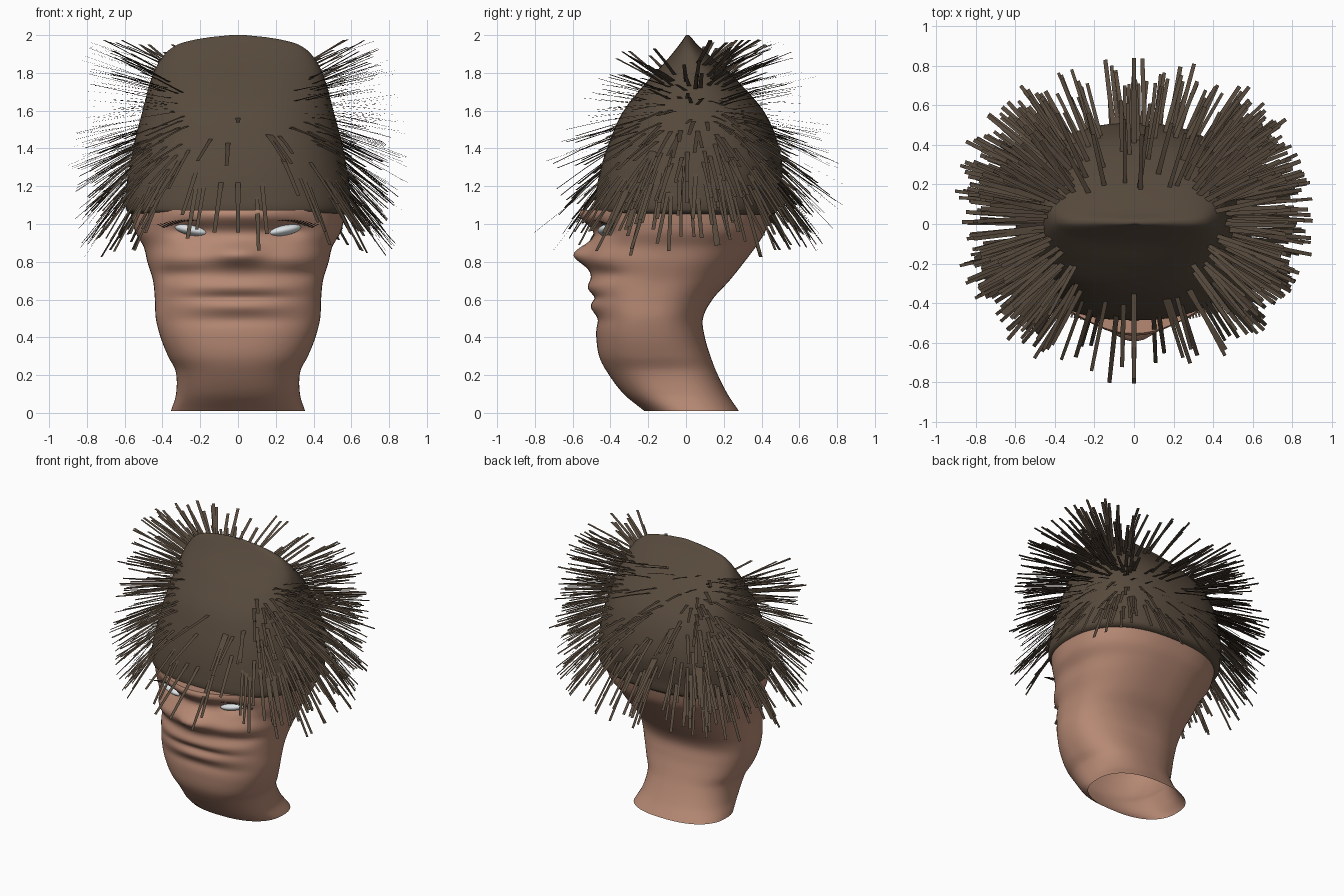
import bpy, bmesh, math, random
from mathutils import Vector

if "Cube" in bpy.data.objects:
    bpy.data.objects.remove(bpy.data.objects["Cube"])
random.seed(7)


def material(name, color):
    m = bpy.data.materials.new(name)
    m.use_nodes = True
    m.diffuse_color = (*color, 1)
    bsdf = m.node_tree.nodes["Principled BSDF"]
    bsdf.inputs["Base Color"].default_value = (*color, 1)
    bsdf.inputs["Roughness"].default_value = 0.8
    return m


SKIN = material("warm skin", (0.47, 0.25, 0.175))
BROWN = material("dark brown wool", (0.095, 0.068, 0.046))
WHITE = material("eye white", (0.72, 0.76, 0.78))


def finish(name, bm, mat, smooth=True):
    if smooth:
        bmesh.ops.recalc_face_normals(bm, faces=bm.faces)
    mesh = bpy.data.meshes.new(name)
    bm.to_mesh(mesh)
    bm.free()
    mesh.materials.append(mat)
    obj = bpy.data.objects.new(name, mesh)
    bpy.context.collection.objects.link(obj)
    if smooth:
        bpy.ops.object.select_all(action="DESELECT")
        obj.select_set(True)
        bpy.context.view_layer.objects.active = obj
        bpy.ops.object.shade_smooth_by_angle(angle=math.radians(50))


def section(table, z):
    """Front, back and half width at height z, smoothly interpolated."""
    n = len(table) - 1
    i = max(k for k in range(n) if table[k][0] <= z or k == 0)

    def slope(k, c):
        a, b = table[max(k - 1, 0)], table[min(k + 1, n)]
        return (b[c] - a[c]) / (b[0] - a[0])

    p, q = table[i], table[i + 1]
    h = q[0] - p[0]
    t = (z - p[0]) / h
    u = 1 - t
    return [p[c] * (1 + 2 * t) * u * u + q[c] * (3 - 2 * t) * t * t
            + h * t * u * (slope(i, c) * u - slope(i + 1, c) * t) for c in (1, 2, 3)]


def surface(table, z, a, power=2.4):
    """Point on the rounded-box section at angle a."""
    front, back, half = section(table, z)
    c, s = math.cos(a), math.sin(a)
    e = 2 / power
    x = half * math.copysign(abs(c) ** e, c)
    y = (front + back) / 2 + (back - front) / 2 * math.copysign(abs(s) ** e, s)
    return Vector((x, y, z))


def loft(name, table, mat, rows, sides, sculpt=None, base=True):
    bm = bmesh.new()
    low, high = table[0][0], table[-1][0]
    rings = []
    for r in range(rows + 1):
        z = low + (high - low) * r / rows
        ring = []
        for k in range(sides):
            a = math.tau * k / sides
            p = surface(table, z, a)
            ring.append(bm.verts.new(sculpt(p, a) if sculpt else p))
        rings.append(ring)
    for lower, upper in zip(rings, rings[1:]):
        for k in range(sides):
            j = (k + 1) % sides
            bm.faces.new((lower[k], lower[j], upper[j], upper[k]))
    if base:
        bm.faces.new(rings[0])
    bm.faces.new(rings[-1])
    finish(name, bm, mat)


# Head and open neck: height, front, back, half width
HEAD = [(0.01, -0.22, 0.28, 0.355), (0.1, -0.33, 0.22, 0.328),
        (0.22, -0.42, 0.16, 0.33), (0.3, -0.46, 0.13, 0.37),
        (0.4, -0.475, 0.10, 0.41), (0.5, -0.475, 0.09, 0.435),
        (0.6, -0.49, 0.14, 0.44), (0.7, -0.5, 0.23, 0.45),
        (0.8, -0.49, 0.31, 0.48), (0.88, -0.48, 0.37, 0.5),
        (0.96, -0.47, 0.42, 0.545), (1.075, -0.47, 0.455, 0.57)]

# Facial forms: x, z, x spread, z spread, forward push
FORMS = [(0, 1.05, 0.28, 0.07, 0.095), (0, 0.84, 0.13, 0.065, 0.105),
         (0.25, 0.965, 0.1, 0.04, -0.04), (0.27, 0.82, 0.2, 0.06, 0.035),
         (0.33, 0.735, 0.2, 0.04, -0.02), (0, 0.665, 0.28, 0.035, 0.022),
         (0, 0.61, 0.25, 0.02, -0.012), (0, 0.56, 0.25, 0.035, 0.02),
         (0, 0.49, 0.28, 0.03, -0.008)]


def face_sculpt(p, a):
    if math.sin(a) < 0:
        fade = min(1, -1.5 * math.sin(a))
        for x, z, sx, sz, push in FORMS:
            d = ((abs(p.x) - x) / sx) ** 2 + ((p.z - z) / sz) ** 2
            p = p - Vector((0, push * fade * math.exp(-d), 0))
    return p


loft("head", HEAD, SKIN, 84, 96, face_sculpt, base=False)

# Peaked cap rising to a crosswise ridge
CAP = [(1.05, -0.46, 0.46, 0.56), (1.07, -0.485, 0.485, 0.59),
       (1.15, -0.48, 0.495, 0.595), (1.3, -0.45, 0.51, 0.575),
       (1.45, -0.4, 0.48, 0.545), (1.6, -0.33, 0.41, 0.505),
       (1.75, -0.21, 0.28, 0.465), (1.87, -0.1, 0.15, 0.41),
       (1.95, -0.035, 0.06, 0.32), (1.985, -0.01, 0.03, 0.18),
       (2.0, 0.0, 0.015, 0.04)]
loft("cap", CAP, BROWN, 95, 72)


def strand(bm, root, direction, length, width, droop):
    """A flat, slightly bent ribbon that ends square."""
    side = direction.cross(Vector((0, 0, 1))).normalized()
    pairs = []
    for t in (0, 0.5, 1):
        c = root + direction * length * t - Vector((0, 0, droop * t * t))
        w = side * width / 2 * (1 - 0.2 * t)
        pairs.append((bm.verts.new(c - w), bm.verts.new(c + w)))
    for (a, b), (c, d) in zip(pairs, pairs[1:]):
        bm.faces.new((a, b, d, c))


# Stiff strands bristling from the cap, with a bare front slope
bm = bmesh.new()
count = 0
while count < 580:
    a = random.uniform(0, math.tau)
    z = random.uniform(1.14, 1.86)
    facing = math.sin(a)
    root = surface(CAP, z, a)
    if facing < 0 and (z > 1.8 or z > 1.5 and abs(root.x) < 0.2 + (z - 1.6) * 0.9):
        continue
    sparse = 0.15 if facing < -0.88 else 0.5 if abs(facing) > 0.8 else 1
    if random.random() > sparse:
        continue
    heading = a + random.uniform(-0.1, 0.1)
    length = random.uniform(0.28, 0.42)
    tilt = max(-52, min(25, (z - 1.61) * 130)) + random.uniform(-6, 6)
    tilt = min(math.radians(tilt), math.asin(min(1, (1.985 - z) / length)))
    out = Vector((math.cos(heading) * math.cos(tilt),
                  math.sin(heading) * math.cos(tilt), math.sin(tilt)))
    strand(bm, root - out * 0.02, out, length,
           random.uniform(0.019, 0.027), random.uniform(0, 0.02))
    count += 1
# Centre strands at the brow, the forehead and the back
for z, a, tilt in ((1.22, -90, -38), (1.56, -90, -3), (1.22, -96, -38), (1.6, 90, 4)):
    a, t = math.radians(a), math.radians(tilt)
    out = Vector((math.cos(a) * math.cos(t), math.sin(a) * math.cos(t), math.sin(t)))
    strand(bm, surface(CAP, z, a), out, 0.43, 0.026, 0)
finish("cap_strands", bm, BROWN, smooth=False)

# Narrow slanted eyes with lashes along the upper lids
for name, side in (("left", 1), ("right", -1)):
    bm = bmesh.new()
    bmesh.ops.create_uvsphere(bm, u_segments=32, v_segments=16, radius=1)
    for v in bm.verts:
        x, y, z = v.co
        v.co = (side * (0.245 + x * 0.09), -0.405 + y * 0.06 + x * 0.015,
                0.968 + z * 0.03 + x * 0.016)
    finish(name + "_eye", bm, WHITE)
    bm = bmesh.new()
    for k in range(20):
        t = k / 19
        root = Vector((side * (0.14 + 0.25 * t), -0.44 + 0.05 * t,
                       0.982 + 0.02 * math.sin(math.pi * t)))
        out = Vector((side * (t - 0.3) * 0.9, -1, 0.3)).normalized()
        strand(bm, root, out, 0.07, 0.011, 0)
    finish(name + "_lashes", bm, BROWN, smooth=False)
